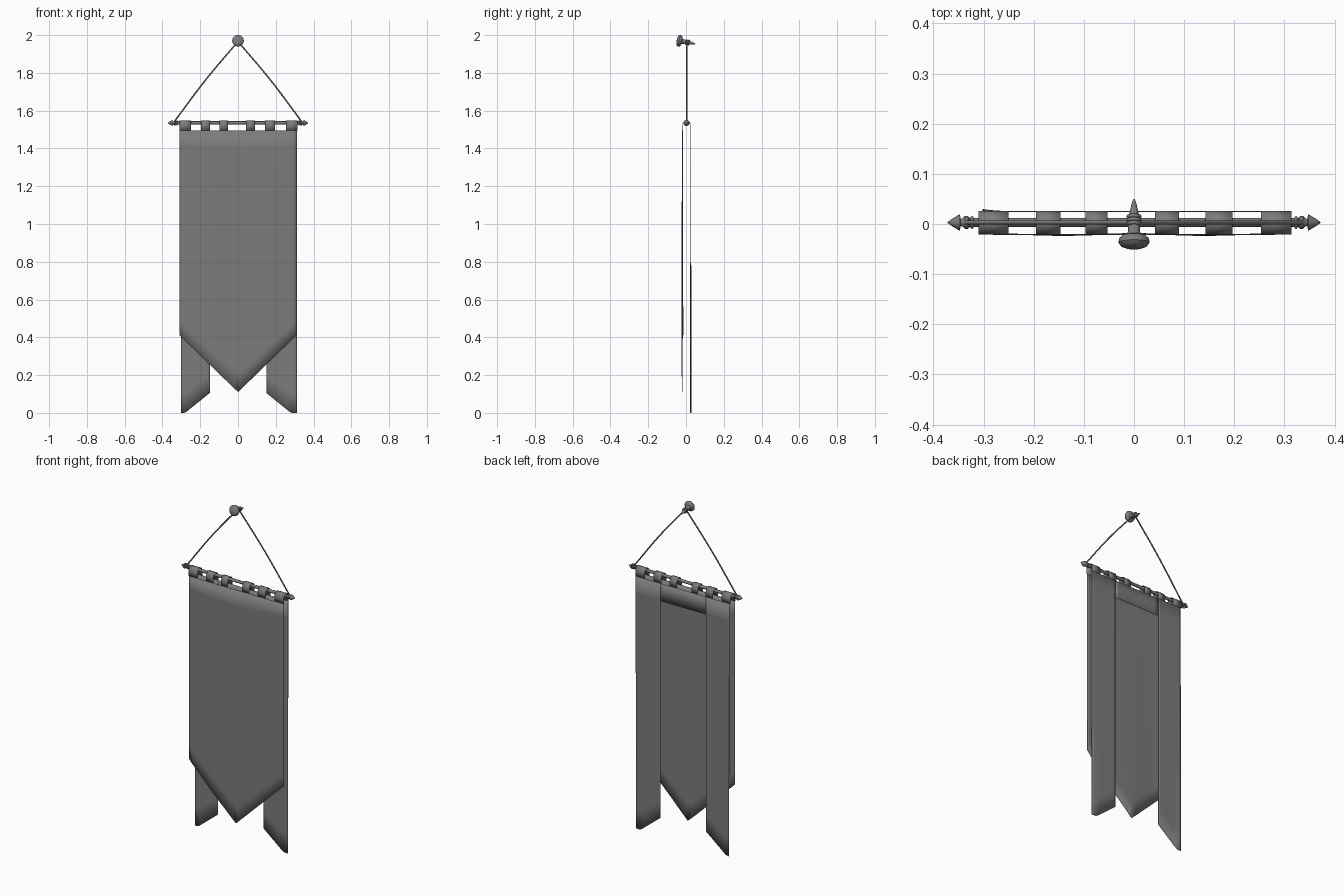
import bpy, bmesh, math
from mathutils import Vector, Matrix

cube = bpy.data.objects.get("Cube")
if cube:
    bpy.data.objects.remove(cube, do_unlink=True)

GREY = (0.2, 0.2, 0.2, 1)
grey = bpy.data.materials.new("plain grey")
grey.use_nodes = True
grey.diffuse_color = GREY
grey.node_tree.nodes["Principled BSDF"].inputs["Base Color"].default_value = GREY

ROD_Y, ROD_Z = 0.003, 1.535
HEM_Z = 1.495          # where the tabs meet the cloth


def finish(name, bm, angle=40, thickness=0):
    """Turn a bmesh into a smooth-shaded object, optionally with cloth thickness."""
    mesh = bpy.data.meshes.new(name)
    bm.to_mesh(mesh)
    bm.free()
    mesh.materials.append(grey)
    ob = bpy.data.objects.new(name, mesh)
    bpy.context.collection.objects.link(ob)
    bpy.ops.object.select_all(action='DESELECT')
    ob.select_set(True)
    bpy.context.view_layer.objects.active = ob
    bpy.ops.object.shade_smooth_by_angle(angle=math.radians(angle))
    if thickness:
        mod = ob.modifiers.new("thickness", 'SOLIDIFY')
        mod.thickness = thickness
        mod.offset = 0
    return ob


def add_grid(bm, rows):
    """Skin a list of equally long point rows with quads."""
    grid = [[bm.verts.new(p) for p in row] for row in rows]
    for a, b in zip(grid, grid[1:]):
        for i in range(len(a) - 1):
            bm.faces.new((a[i], b[i], b[i + 1], a[i + 1]))


def add_panel(bm, x0, x1, bottom, depth, cols=12, rows=14):
    """Hanging cloth between x0 and x1, with a shaped lower edge."""
    columns = []
    for i in range(cols + 1):
        x = x0 + (x1 - x0) * i / cols
        low = bottom(x)
        zs = [HEM_Z + (low - HEM_Z) * j / rows for j in range(rows + 1)]
        columns.append([(x, depth(x, z), z) for z in zs])
    add_grid(bm, columns)


def lathe(name, profile, axis, origin, segments=20):
    """Revolve (radius, distance) points about an axis through origin."""
    bm = bmesh.new()
    rows = []
    for i in range(segments + 1):
        a = 2 * math.pi * i / segments
        rows.append([(r * math.cos(a), r * math.sin(a), d) for r, d in profile])
    add_grid(bm, rows)
    bmesh.ops.remove_doubles(bm, verts=bm.verts, dist=0.0001)
    bmesh.ops.recalc_face_normals(bm, faces=bm.faces)
    turn = Vector((0, 0, 1)).rotation_difference(Vector(axis)).to_matrix().to_4x4()
    bm.transform(Matrix.Translation(origin) @ turn)
    return finish(name, bm)


def cord(name, points, radius, closed=False):
    """Round cord through smooth points."""
    curve = bpy.data.curves.new(name, 'CURVE')
    curve.dimensions = '3D'
    curve.bevel_depth = radius
    curve.bevel_resolution = 2
    curve.resolution_u = 8
    sp = curve.splines.new('BEZIER')
    sp.bezier_points.add(len(points) - 1)
    for bp, p in zip(sp.bezier_points, points):
        bp.co = p
        bp.handle_left_type = bp.handle_right_type = 'AUTO'
    sp.use_cyclic_u = closed
    curve.materials.append(grey)
    ob = bpy.data.objects.new(name, curve)
    bpy.context.collection.objects.link(ob)


def ring(name, centre, axis, radius, thick):
    """Closed loop of cord around an axis."""
    turn = Vector((0, 0, 1)).rotation_difference(Vector(axis))
    pts = [Vector(centre) + turn @ Vector((radius * math.cos(a), radius * math.sin(a), 0))
           for a in (k * math.pi / 4 for k in range(8))]
    cord(name, pts, thick, True)


# Front cloth with a pointed lower edge
def front_depth(x, z):
    edge = max(0, (abs(x) - 0.27) / 0.04)
    return -0.021 + 0.002 * math.cos(x * 22) * (1 - z / HEM_Z) + 0.004 * edge ** 2


bm = bmesh.new()
add_panel(bm, -0.31, 0.312, lambda x: 0.11 + 0.97 * abs(x), front_depth, cols=32)
finish("front_cloth", bm, thickness=0.002)


# Back cloth: two long tails joined by a band at the top
def tail_bottom(x):
    return max(0, 0.105 * (1 - (abs(x) - 0.15) / 0.13))


def back_depth(x, z):
    curl = max(0, (abs(x) - 0.25) / 0.06) ** 2
    return 0.025 + (0.005 if x < 0 else -0.003) * curl * (1 - z / HEM_Z)


bm = bmesh.new()
add_panel(bm, -0.302, -0.148, tail_bottom, back_depth)
add_panel(bm, 0.15, 0.312, tail_bottom, back_depth)
add_panel(bm, -0.148, 0.15, lambda x: 1.39, back_depth, rows=2)
finish("back_cloth", bm, thickness=0.002)

# Tabs looped over the rod
TABS = [(-0.31, -0.25), (-0.195, -0.147), (-0.097, -0.053),
        (0.042, 0.09), (0.143, 0.196), (0.253, 0.314)]
ARCH = [(-0.02, HEM_Z), (-0.02, 1.522), (-0.016, 1.536), (-0.008, 1.545), (0.003, 1.548),
        (0.013, 1.545), (0.021, 1.536), (0.025, 1.522), (0.025, HEM_Z)]
bm = bmesh.new()
for x0, x1 in TABS:
    add_grid(bm, [[(x, y, z) for y, z in ARCH] for x in (x0, x1)])
finish("hanging_tabs", bm, thickness=0.002)

# Rod with pointed ends
lathe("rod", [(0, -0.33), (0.009, -0.33), (0.009, 0.33), (0, 0.33)],
      (1, 0, 0), (0, ROD_Y, ROD_Z), 12)
FINIAL = [(0, 0.326), (0.008, 0.327), (0.013, 0.331), (0.013, 0.337), (0.008, 0.342),
          (0.007, 0.346), (0.016, 0.347), (0.015, 0.35), (0.006, 0.365), (0, 0.373)]
for side, label in ((1, "left"), (-1, "right")):
    lathe(label + "_finial", FINIAL, (side, 0, 0), (0, ROD_Y, ROD_Z), 16)
    # Cord from the rod end up to the peg
    ring(label + "_cord_loop", (side * 0.323, ROD_Y, ROD_Z), (1, 0, 0), 0.01, 0.003)
    cord(label + "_cord", [(side * 0.335, ROD_Y, 1.545), (side * 0.172, ROD_Y, 1.762),
                           (side * 0.008, ROD_Y, 1.957)], 0.004)

# Wall peg: domed head, neck and spike, tilted slightly down
PEG_AXIS = Vector((0, 1, -0.2)).normalized()
PEG_AT = Vector((0, 0, 1.963))
PEG = [(0, -0.05), (0.015, -0.049), (0.026, -0.045), (0.031, -0.038), (0.03, -0.03),
       (0.024, -0.024), (0.014, -0.021), (0.012, -0.015), (0.011, 0.015),
       (0.009, 0.022), (0.004, 0.045), (0, 0.052)]
lathe("wall_peg", PEG, PEG_AXIS, PEG_AT, 24)
for k in range(3):
    ring("peg_cord_loop", PEG_AT + PEG_AXIS * (0.001 + 0.007 * k), PEG_AXIS, 0.011, 0.004)
